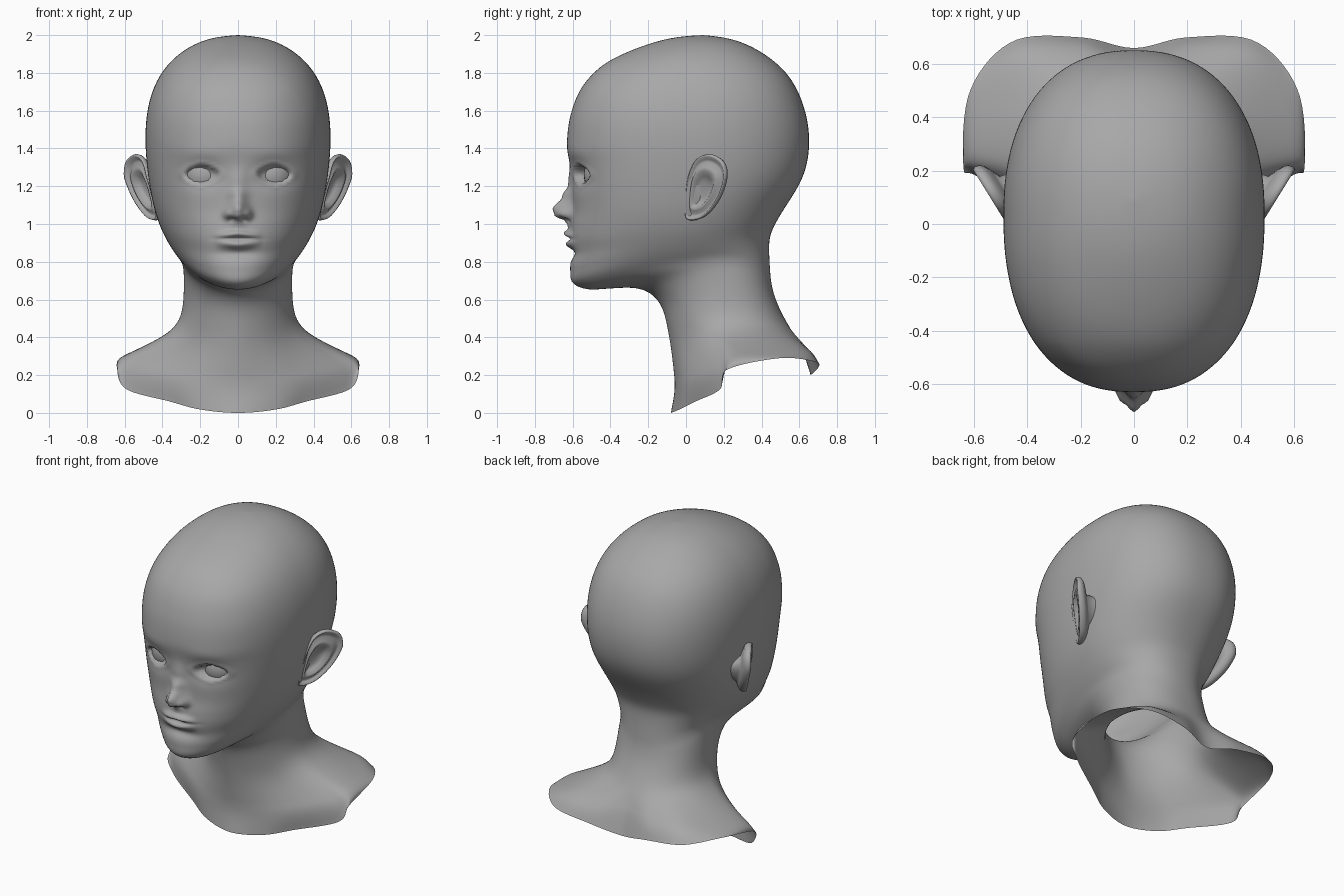
import bpy, bmesh, math
from mathutils import Vector, Matrix

if "Cube" in bpy.data.objects:
    bpy.data.objects.remove(bpy.data.objects["Cube"])

# ---------- helpers ----------
grey = bpy.data.materials.new("grey")
grey.diffuse_color = (.39, .39, .39, 1)
grey.use_nodes = True
grey.node_tree.nodes["Principled BSDF"].inputs["Base Color"].default_value = grey.diffuse_color

def spline(p0, p1, p2, p3, f):
    return 0.5 * (2 * p1 + (p2 - p0) * f + (2 * p0 - 5 * p1 + 4 * p2 - p3) * f * f
                  + (3 * p1 - p0 - 3 * p2 + p3) * f ** 3)

def ramp(table, v):
    for (a, ha), (b, hb) in zip(table, table[1:]):
        if a <= v <= b:
            f = (v - a) / (b - a)
            return ha + (hb - ha) * f * f * (3 - 2 * f)
    return 0.0

def bump(x, z, cx, cz, sx, sz):
    return math.exp(-((x - cx) / sx) ** 2 - ((z - cz) / sz) ** 2)

def finish(name, bm):
    bmesh.ops.remove_doubles(bm, verts=bm.verts, dist=1e-4)
    bmesh.ops.recalc_face_normals(bm, faces=bm.faces)
    for f in bm.faces:
        f.smooth = True
    me = bpy.data.meshes.new(name)
    bm.to_mesh(me)
    bm.free()
    me.materials.append(grey)
    ob = bpy.data.objects.new(name, me)
    bpy.context.collection.objects.link(ob)
    mod = ob.modifiers.new("mirror", 'MIRROR')
    mod.merge_threshold = 0.0005
    return ob

def grid(bm, rows, closed=False):
    vs = [[bm.verts.new(p) for p in r] for r in rows]
    n = len(vs[0])
    for a, b in zip(vs, vs[1:]):
        for i in range(n if closed else n - 1):
            j = (i + 1) % n
            bm.faces.new((a[i], a[j], b[j], b[i]))
    return vs

# ---------- head sections: front y, z, back y, z, half width, widest y, roundness ----------
skull = [
    (.09, 2.0, .09, 2.0, 0, .09, 2),
    (-.095, 1.985, .22, 1.985, .145, .06, 2),
    (-.28, 1.925, .345, 1.945, .268, .03, 2.1),
    (-.435, 1.845, .468, 1.865, .367, .03, 2.2),
    (-.55, 1.725, .567, 1.765, .442, .03, 2.3),
    (-.61, 1.58, .628, 1.62, .484, .03, 2.3),
    (-.63, 1.43, .656, 1.48, .492, .03, 2.3),
    (-.617, 1.32, .648, 1.34, .485, .03, 2.3),
    (-.605, 1.20, .612, 1.22, .47, .02, 2.3),
]
# the last value lifts the section at the sides, for the jaw line
jaw_and_neck = [
    (-.60, 1.08, .53, 1.10, .447, 0, 2.25, 0),
    (-.612, .99, .477, 1.01, .418, -.01, 2.2, 0),
    (-.615, .92, .447, .95, .393, -.02, 2.18, .01),
    (-.608, .845, .44, .90, .37, -.02, 2.12, .03),
    (-.613, .76, .44, .85, .346, 0, 2.05, .06),
    (-.60, .69, .442, .80, .323, .03, 1.95, .09),
    (-.52, .655, .445, .755, .302, .07, 1.9, .105),
    (-.38, .66, .448, .71, .291, .11, 1.9, .09),
    (-.25, .665, .455, .67, .287, .15, 1.9, .075),
    (-.17, .625, .467, .62, .286, .18, 1.9, .045),
    (-.12, .555, .495, .55, .29, .20, 1.9, .02),
    (-.10, .46, .535, .475, .31, .22, 1.9, .01),
]
# shoulder loops, front centre round to back centre
shoulder_mid = [(0, -.075, .33), (.13, -.04, .34), (.25, .04, .35), (.35, .14, .375), (.40, .24, .39),
                (.37, .39, .41), (.27, .51, .42), (.13, .57, .42), (0, .575, .41)]
shoulder_crest = [(0, -.06, .14), (.2, -.03, .155), (.37, .05, .19), (.56, .18, .24), (.61, .26, .29),
                  (.57, .46, .315), (.425, .63, .335), (.2, .665, .315), (0, .62, .32)]
shoulder_rim = [(0, -.08, 0), (.2, -.035, .018), (.36, .05, .06), (.59, .18, .125), (.64, .22, .23),
                (.615, .5, .29), (.455, .685, .27), (.2, .70, .24), (0, .66, .2)]

def ring_point(row, t):
    yf, zf, yb, zb, w, ym, n = row[:7]
    s, c = max(0, math.sin(t)), -math.cos(t)
    if c > 0:
        n = max(n, 2.25)
    x = w * s ** (2 / n) if s > 1e-9 else 0
    c = math.copysign(abs(c) ** (2 / n), c)
    y = ym + c * ((yb - ym) if c > 0 else (ym - yf))
    lift = row[7] * (x / w) ** 2 if len(row) > 7 else 0
    return Vector((x, y, (zf + zb) / 2 + (zb - zf) / 2 * c + lift))

def loop_point(pts, t):
    flip = lambda p: (-p[0], p[1], p[2])
    p = [Vector(q) for q in [flip(pts[1])] + pts + [flip(pts[-2])]]
    u = t / math.pi * (len(pts) - 1)
    i = min(int(u), len(pts) - 2)
    return spline(*p[i:i + 4], u - i)

nose_height = [(.94, 0), (.97, .006), (1.0, .018), (1.018, .035), (1.042, .092),
               (1.08, .106), (1.145, .054), (1.21, .018), (1.32, 0)]
nose_width = [(.9, .035), (1.0, .035), (1.05, .047), (1.09, .045), (1.2, .044), (1.4, .055)]

def face_relief(p):
    """Forward push of the face surface: nose, lips, chin fold, eye sockets and lids."""
    x, z = p.x, p.z
    if p.y > -.3 or z > 1.6 or z < .72:
        return 0
    d = ramp(nose_height, z) * math.exp(-(x / (ramp(nose_width, z) or .04)) ** 2)
    d += .036 * bump(x, z, .053, 1.055, .022, .027)
    d -= .018 * bump(x, z, .03, 1.024, .014, .012)
    lip = max(0, 1 - (x / .13) ** 2) ** 1.3
    d += lip * (.032 * bump(0, z, 0, .949 - .10 * x, 1, .019) + .026 * bump(0, z, 0, .890 + .1 * x, 1, .022))
    d -= .017 * bump(x, z, 0, .922, .095, .009)
    d -= .02 * bump(x, z, 0, .845, .11, .03)
    d -= .032 * bump(x, z, .185, 1.262, .10, .065)
    d += .004 * bump(x, z, .2, 1.375, .12, .04)
    e = math.hypot((x - .192) / .086, (z - 1.263) / (.048 - .12 * abs(x - .192)))
    d += .006 * math.exp(-((e - 1.25) / .22) ** 2)
    d -= .028 * max(0, min(1, (1.05 - e) / .2))
    return d

# ---------- head, neck and shoulders as one skin ----------
columns, steps, strips = 80, 8, []
for k in range(columns + 1):
    u = math.pi * k / columns
    t = u - .4 * math.sin(u)
    pts = [ring_point(r, t) for r in skull + jaw_and_neck]
    pts += [loop_point(l, t) for l in (shoulder_mid, shoulder_crest, shoulder_rim)]
    pts = [pts[0]] + pts + [pts[-1]]
    strip = []
    for i in range(len(pts) - 3):
        strip += [spline(*pts[i:i + 4], j / steps) for j in range(steps)]
    strip.append(pts[-1])
    # even out the skull, cheeks and neck, leaving the face crisp
    soft = [max(0, min(1, (p.y + .45) / .25)) * .5 * min(1, i / 16) for i, p in enumerate(strip)]
    for _ in range(40):
        strip = [p if i < 1 or i > len(strip) - 12 else
                 p.lerp((strip[i - 1] + strip[i + 1]) / 2, soft[i]) for i, p in enumerate(strip)]
    for p in strip:
        p.y -= face_relief(p)
        if k in (0, columns):
            p.x = 0
    strips.append(strip)
bm = bmesh.new()
grid(bm, strips)
finish("head_and_shoulders", bm)

# ---------- eyeballs ----------
bm = bmesh.new()
bmesh.ops.create_uvsphere(bm, u_segments=32, v_segments=20, radius=.125,
                          matrix=Matrix.Translation((.172, -.416, 1.262)))
finish("eyeballs", bm)

# ---------- ears: outline (y, z) swept through a rim profile (scale, outward offset) ----------
outline = [(.02, 1.02), (.10, 1.04), (.175, 1.13), (.215, 1.247), (.20, 1.33),
           (.13, 1.37), (.063, 1.345), (.02, 1.26), (.005, 1.16), (0, 1.06)]
profile = [(.03, -.026), (.25, -.026), (.42, -.016), (.55, .010), (.66, .010), (.78, -.006), (.86, -.002),
           (.93, .015), (.98, .015), (1.0, .002), (.98, -.014), (.9, -.028), (.75, -.04), (.55, -.052), (.48, -.11)]
o = [Vector(p) for p in outline]
edge = [spline(o[i - 1], o[i], o[(i + 1) % 10], o[(i + 2) % 10], j / 5) for i in range(10) for j in range(5)]
centre, out = Vector((.07, 1.17)), Vector((.85, -.53, 0))
rings = []
for s, d in profile:
    ring = []
    for q in edge:
        y, z = centre + (q - centre) * s
        x = .46 + .62 * y - .2 * max(0, 1.25 - z)
        ring.append(Vector((x, y, z)) + out * d)
    rings.append(ring)
bm = bmesh.new()
vs = grid(bm, rings, closed=True)
bm.faces.new(vs[0])
finish("ears", bm)
